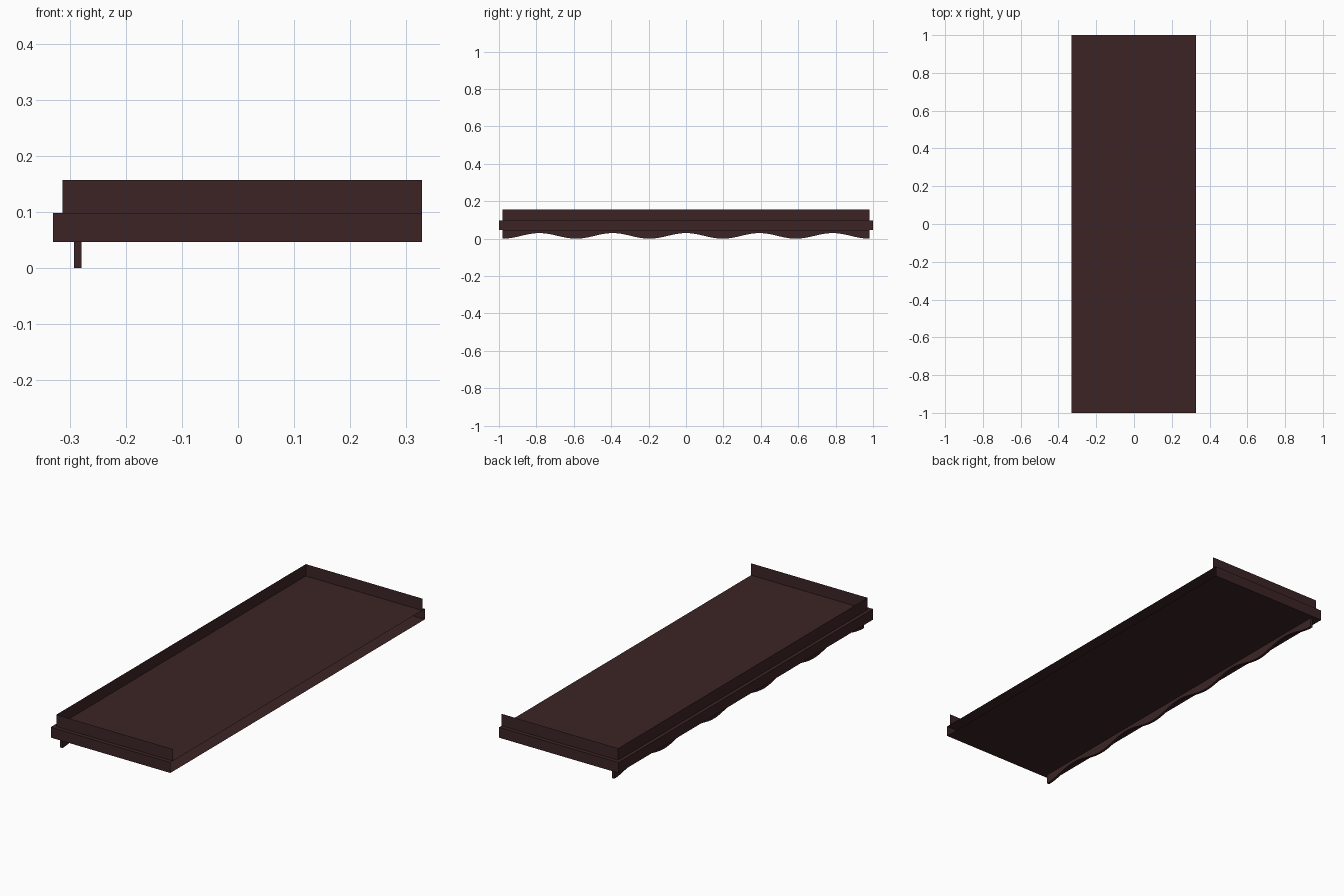
import bpy, math

if "Cube" in bpy.data.objects:
    bpy.data.objects.remove(bpy.data.objects["Cube"])

wood = bpy.data.materials.new("dark_wood")
wood.diffuse_color = (0.045, 0.0175, 0.0185, 1)
wood.use_nodes = True
wood.node_tree.nodes["Principled BSDF"].inputs["Base Color"].default_value = wood.diffuse_color


def make(name, verts, faces):
    mesh = bpy.data.meshes.new(name)
    mesh.from_pydata(verts, [], faces)
    mesh.materials.append(wood)
    obj = bpy.data.objects.new(name, mesh)
    bpy.context.collection.objects.link(obj)
    return obj


def box_verts(x0, x1, y, z0, z1):
    return [(px, py, z) for z in (z0, z1)
            for px, py in ((x0, -y), (x1, -y), (x1, y), (x0, y))]


# Hollow tray board: open along the +x side
make("tray_board", box_verts(-0.33, 0.328, 1.0, 0.046, 0.098),
     [(3, 2, 1, 0), (4, 5, 6, 7), (0, 1, 5, 4), (2, 3, 7, 6), (3, 0, 4, 7)])

# Thin upright rim on three sides
make("rim", box_verts(-0.313, 0.328, 0.98, 0.098, 0.157),
     [(0, 1, 5, 4), (2, 3, 7, 6), (3, 0, 4, 7)])

# Apron under the back edge with a wavy lower edge
N, HALF = 80, 0.98
period = 2 * HALF / 5
verts, faces = [], []
for i in range(N + 1):
    y = -HALF + 2 * HALF * i / N
    low = 0.015 + 0.015 * math.cos(2 * math.pi * y / period)
    verts += [(-0.292, y, low), (-0.279, y, low), (-0.279, y, 0.046), (-0.292, y, 0.046)]
for i in range(N):
    a, b = 4 * i, 4 * i + 4
    for k in range(4):
        n = (k + 1) % 4
        faces.append((a + k, a + n, b + n, b + k))
faces += [(3, 2, 1, 0), tuple(4 * N + k for k in range(4))]
apron = make("wavy_apron", verts, faces)

# Consistent outward normals on the closed apron
import bmesh
bm = bmesh.new()
bm.from_mesh(apron.data)
bmesh.ops.recalc_face_normals(bm, faces=bm.faces)
bm.to_mesh(apron.data)
bm.free()
